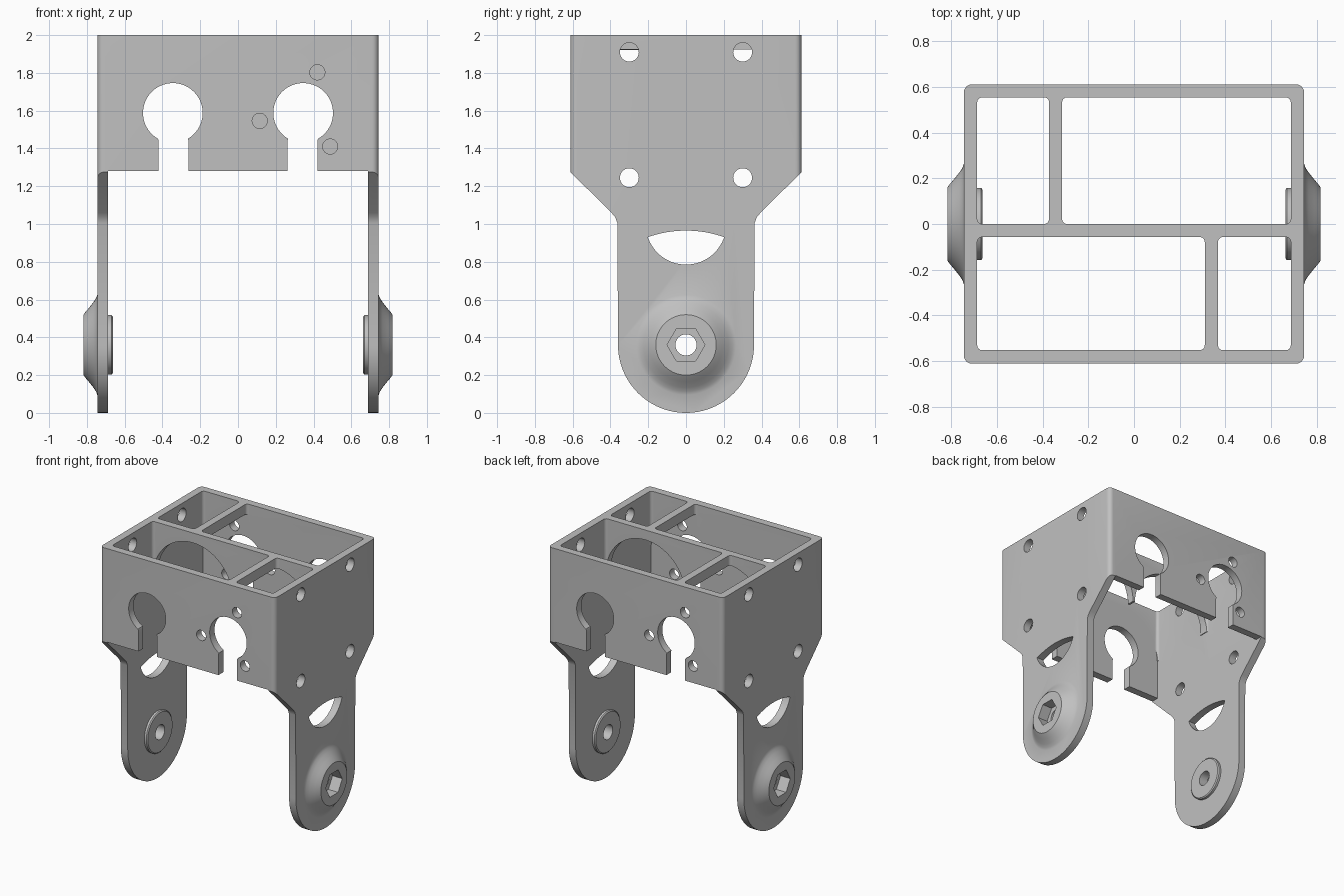
import bpy, bmesh, math

cube = bpy.data.objects.get("Cube")
if cube:
    bpy.data.objects.remove(cube, do_unlink=True)

grey = bpy.data.materials.new("plain_grey")
grey.use_nodes = True
colour = (0.53, 0.53, 0.53, 1)
grey.diffuse_color = colour
grey.node_tree.nodes["Principled BSDF"].inputs["Base Color"].default_value = colour


def arc(cx, cy, r, a0, a1, n):
    """Points along an arc, angles in degrees."""
    steps = [math.radians(a0 + (a1 - a0) * i / n) for i in range(n + 1)]
    return [(cx + r * math.cos(a), cy + r * math.sin(a)) for a in steps]


def circle(cx, cy, r, n=32):
    return arc(cx, cy, r, 0, 360, n)[:-1]


def rounded_rect(x0, y0, x1, y1, r):
    corners = [(x1 - r, y1 - r), (x0 + r, y1 - r), (x0 + r, y0 + r), (x1 - r, y0 + r)]
    return [p for i, c in enumerate(corners) for p in arc(*c, r, 90 * i, 90 * i + 90, 6)]


def finish(bm, name):
    bmesh.ops.recalc_face_normals(bm, faces=bm.faces)
    mesh = bpy.data.meshes.new(name)
    bm.to_mesh(mesh)
    bm.free()
    mesh.materials.append(grey)
    ob = bpy.data.objects.new(name, mesh)
    bpy.context.collection.objects.link(ob)
    return ob


def prism(points, axis, lo, hi, name="cutter"):
    """Extrude a 2D outline along one axis."""
    place = {"x": lambda a, b, t: (t, a, b),
             "y": lambda a, b, t: (a, t, b),
             "z": lambda a, b, t: (a, b, t)}[axis]
    bm = bmesh.new()
    low = [bm.verts.new(place(a, b, lo)) for a, b in points]
    high = [bm.verts.new(place(a, b, hi)) for a, b in points]
    bm.faces.new(low)
    bm.faces.new(high)
    n = len(points)
    for i in range(n):
        j = (i + 1) % n
        bm.faces.new((low[i], low[j], high[j], high[i]))
    return finish(bm, name)


def lathe_x(profile, zc, side, n=64):
    """Spin (x, radius) points around an x-parallel axis at height zc."""
    bm = bmesh.new()
    rings = [[bm.verts.new((side * x, y, z)) for y, z in circle(0, zc, r, n)]
             for x, r in profile]
    for a, b in zip(rings, rings[1:]):
        for i in range(n):
            j = (i + 1) % n
            bm.faces.new((a[i], a[j], b[j], b[i]))
    bm.faces.new(rings[0])
    bm.faces.new(rings[-1])
    return finish(bm, "boss")


def combine(tool, operation="DIFFERENCE"):
    """Apply one boolean to the bracket and discard the tool."""
    mod = bracket.modifiers.new("cut", "BOOLEAN")
    mod.operation = operation
    mod.solver = "EXACT"
    mod.object = tool
    bpy.context.view_layer.objects.active = bracket
    bpy.ops.object.modifier_apply(modifier=mod.name)
    bpy.data.objects.remove(tool, do_unlink=True)


W, D = 0.745, 0.612          # outer half width and half depth
IN = 0.687                   # inner half width
Y0, Y1 = -0.553, 0.555       # inner faces of front and back walls
AXLE, BORE = 0.36, 1.588     # heights of leg pivot and round openings

# Outer block trimmed to the side profile with tapered shoulders and round feet
bracket = prism(rounded_rect(-W, -D, W, D, 0.035), "z", -0.05, 2.0, "servo_bracket")
edge = [(D + 0.1, 2.05), (D + 0.1, 1.275), (D, 1.275), (0.395, 1.06), (0.375, 1.036), (0.363, 1.005)]
left_edge = [(-y, z) for y, z in reversed(edge)]
combine(prism(edge + arc(0, AXLE, 0.36, 0, -180, 48) + left_edge, "x", -1, 1), "INTERSECT")

# Open space between the legs
combine(prism([(-IN, -1), (IN, -1), (IN, 1.28), (-IN, 1.28)], "y", -1, 1))

# Four pockets leave the outer walls, middle wall and two cross walls
for x0, y0, x1, y1 in ((-IN, Y0, 0.31, -0.057), (0.368, Y0, IN, -0.057),
                       (-IN, 0, -0.372, Y1), (-0.315, 0, IN, Y1)):
    combine(prism(rounded_rect(x0, y0, x1, y1, 0.022), "z", 1.2, 2.1))

# Twin arched bays beneath the inner walls
for cx in (-0.345, 0.345):
    combine(prism(circle(cx, BORE, 0.336, 64), "y", Y0, Y1))
combine(prism([(-IN, 1.2), (IN, 1.2), (IN, BORE), (-IN, BORE)], "y", Y0, Y1))

# Keyhole openings through front and back walls
half = math.degrees(math.asin(0.079 / 0.158))
for cx in (-0.345, 0.345):
    sx = cx + math.copysign(0.004, -cx)
    outline = arc(cx, BORE, 0.158, -90 + half, 270 - half, 48)
    outline += [(sx - 0.079, 1.44), (sx - 0.079, 1.2), (sx + 0.079, 1.2), (sx + 0.079, 1.44)]
    combine(prism(outline, "y", -1, 1))

# Three screw holes beside one keyhole on each face
for s in (1, -1):
    for x, z in ((0.42, 1.803), (0.115, 1.546), (0.488, 1.41)):
        combine(prism(circle(s * x, z, 0.04), "y", -s * 1.0, -s * 0.45))

# Pivot bosses: flared outer hub and thin inner washer
hub = [(0.663, 0.15), (0.67, 0.158), (0.71, 0.158), (0.71, 0.265), (0.745, 0.265),
       (0.752, 0.246), (0.766, 0.225), (0.79, 0.195), (0.808, 0.174), (0.818, 0.16)]
for s in (1, -1):
    combine(lathe_x(hub, AXLE, s), "UNION")
    combine(prism(circle(0, AXLE, 0.1, 6), "x", s * 0.735, s * 1.0))

# Side openings: pivot bore, mounting holes and lens-shaped slot
combine(prism(circle(0, AXLE, 0.056), "x", -1, 1))
for y in (-0.3, 0.3):
    for z in (1.245, 1.91):
        for s in (1, -1):
            combine(prism(circle(y, z, 0.05), "x", s * 0.64, s * 1.0))
upper = math.degrees(math.asin(0.2 / 0.605))
lower = math.degrees(math.acos(0.2 / 0.213))
lens = arc(0, 0.36, 0.605, 90 - upper, 90 + upper, 20)
lens += arc(0, 0.998, 0.213, 180 + lower, 360 - lower, 28)
combine(prism(lens, "x", -1, 1))

# Smooth the curved walls, keep the machined edges sharp
bpy.ops.object.select_all(action="DESELECT")
bracket.select_set(True)
bpy.context.view_layer.objects.active = bracket
bpy.ops.object.shade_smooth_by_angle(angle=math.radians(25))
